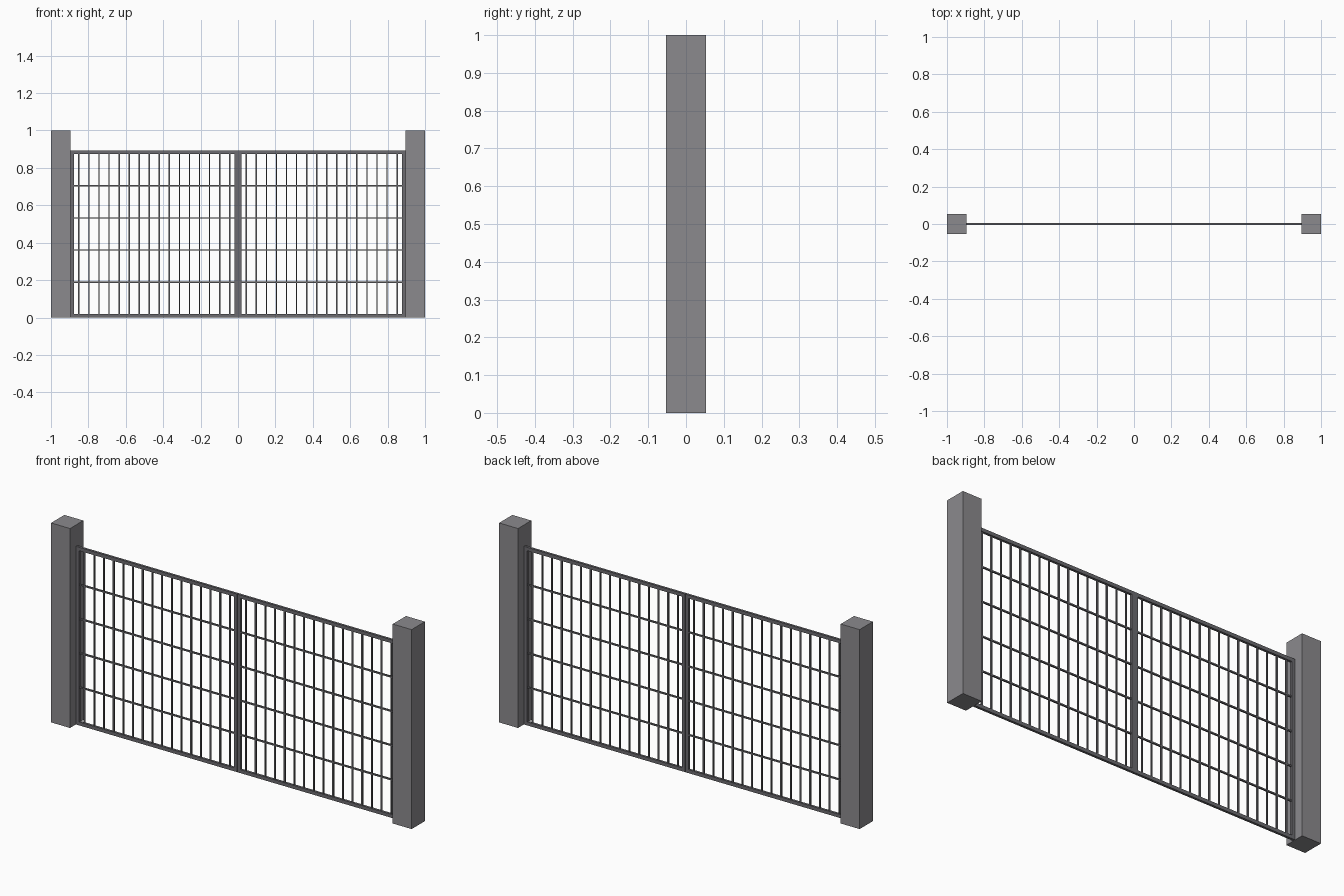
import bpy, bmesh
from mathutils import Vector

if "Cube" in bpy.data.objects:
    bpy.data.objects.remove(bpy.data.objects["Cube"])


def material(name, rgb):
    m = bpy.data.materials.new(name)
    m.diffuse_color = (*rgb, 1)
    m.use_nodes = True
    m.node_tree.nodes["Principled BSDF"].inputs["Base Color"].default_value = m.diffuse_color
    return m


STONE = material("post grey", (0.26, 0.255, 0.27))
STEEL = material("dark steel grey", (0.15, 0.147, 0.16))


def boxes(name, spans, mat):
    """One object made of axis-aligned boxes given as (x0, x1, y half depth, z0, z1)."""
    bm = bmesh.new()
    for x0, x1, d, z0, z1 in spans:
        verts = bmesh.ops.create_cube(bm, size=1)["verts"]
        size = Vector((x1 - x0, 2 * d, z1 - z0))
        mid = Vector(((x0 + x1) / 2, 0, (z0 + z1) / 2))
        for v in verts:
            v.co = v.co * size + mid
    me = bpy.data.meshes.new(name)
    bm.to_mesh(me)
    bm.free()
    me.materials.append(mat)
    ob = bpy.data.objects.new(name, me)
    bpy.context.collection.objects.link(ob)
    return ob


INNER, TOP = 0.895, 0.893      # gate half width and height
T, R = 0.0175, 0.0035          # frame bar width, rod half width
D = 0.006                      # frame half depth
BARS = 16

for side, s in (("left", -1), ("right", 1)):
    def span(a, b, d, z0, z1):
        return (min(s * a, s * b), max(s * a, s * b), d, z0, z1)

    # Square gate post
    boxes(side + "_post", [span(INNER, 1, 0.0525, 0, 1)], STONE)

    # Rectangular leaf frame
    boxes(side + "_leaf_frame", [
        span(0.0005, T, D, 0, TOP), span(INNER - T, INNER, D, 0, TOP),
        span(T, INNER - T, D, 0, T), span(T, INNER - T, D, TOP - T, TOP)], STEEL)

    # Upright bars, half a gap from the stiles
    step = (INNER - 2 * T) / BARS
    xs = [T + step * (i + 0.5) for i in range(BARS)]
    boxes(side + "_upright_bars",
          [span(x - R, x + R, R, T, TOP - T) for x in xs], STEEL)

    # Four cross rods
    zs = [T + (TOP - 2 * T) * i / 5 for i in range(1, 5)]
    boxes(side + "_cross_rods",
          [span(T, INNER - T, R + 0.0004, z - R, z + R) for z in zs], STEEL)
